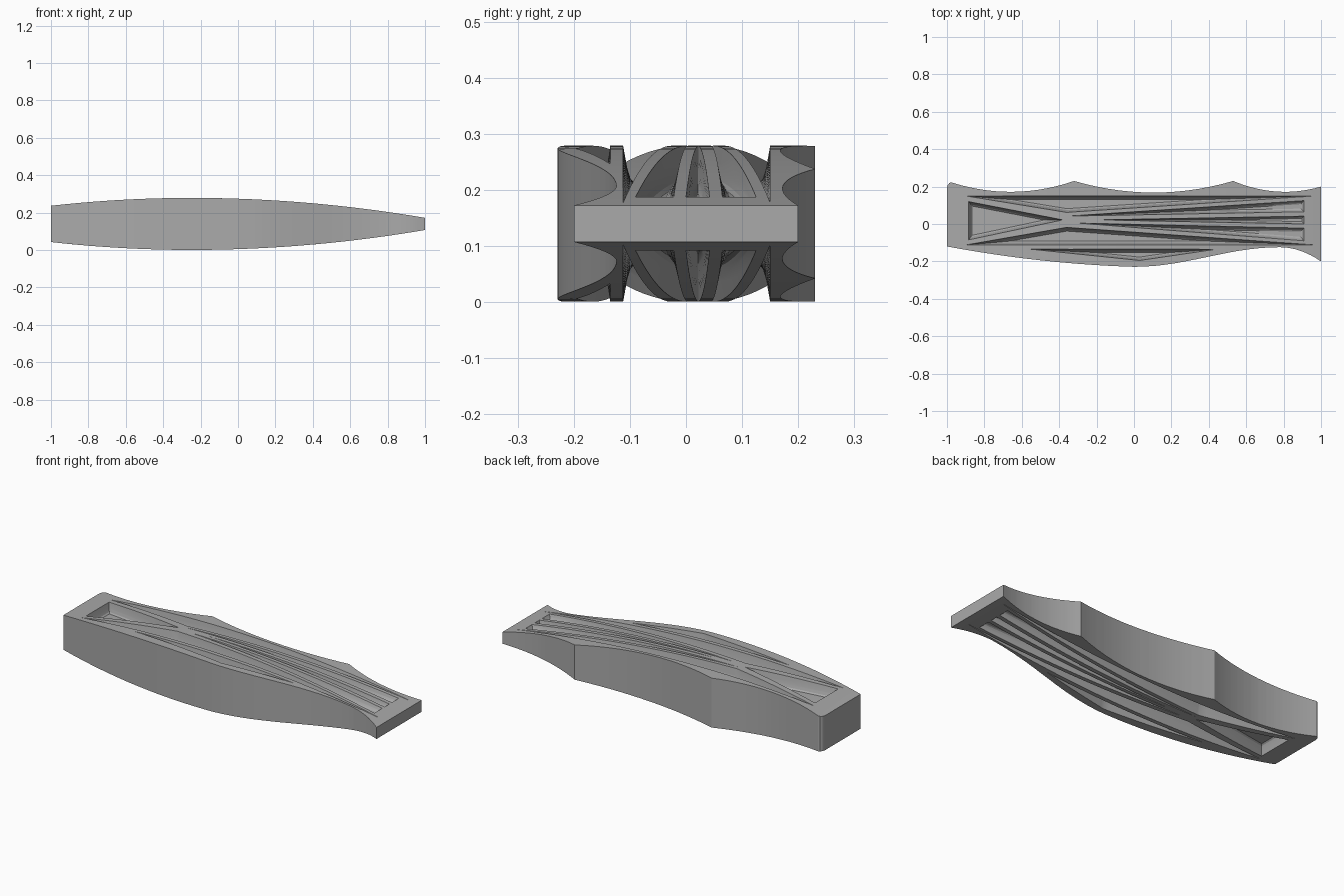
import bpy
import bmesh
import math
from mathutils import Vector

cube = bpy.data.objects.get("Cube")
if cube:
    bpy.data.objects.remove(cube, do_unlink=True)

MID = 0.14


def half_height(x):
    """Half thickness along the length: fullest at x = -0.25, thin at the +x end."""
    t = x + 0.25
    return 0.139 - (0.042 * (t / 0.75) ** 2 if t < 0 else 0.1065 * (t / 1.25) ** 2)


def arc(a, m, b, n=14):
    """Parabola through three points, end point left out."""
    pts = []
    for i in range(n):
        x = a[0] + (b[0] - a[0]) * i / n
        y = 0
        for p, q, r in ((a, m, b), (m, a, b), (b, a, m)):
            y += p[1] * (x - q[0]) * (x - r[0]) / ((p[0] - q[0]) * (p[0] - r[0]))
        pts.append((x, y))
    return pts


def s_curve(a, b, n=14):
    return [(a[0] + (b[0] - a[0]) * i / n,
             a[1] + (b[1] - a[1]) * (1 - math.cos(math.pi * i / n)) / 2) for i in range(n)]


def loft(bm, rings):
    """Closed solid through rings of equal vertex count."""
    loops = [[bm.verts.new(p) for p in ring] for ring in rings]
    n = len(loops[0])
    for low, high in zip(loops, loops[1:]):
        for i in range(n):
            j = (i + 1) % n
            bm.faces.new((low[i], low[j], high[j], high[i]))
    bm.faces.new(loops[0][::-1])
    bm.faces.new(loops[-1])


def make_object(name, bm):
    bmesh.ops.recalc_face_normals(bm, faces=bm.faces)
    mesh = bpy.data.meshes.new(name)
    bm.to_mesh(mesh)
    bm.free()
    obj = bpy.data.objects.new(name, mesh)
    bpy.context.collection.objects.link(obj)
    return obj


# Body outline, extruded as a slab from -1 to 1 before the thickness is applied
outline = arc((-1, -0.12), (-0.5, -0.194), (0, -0.229))
outline += s_curve((0, -0.229), (0.78, -0.124))
outline += arc((0.78, -0.124), (0.9, -0.147), (1, -0.2), 8)
outline += [(1, -0.2)]
outline += arc((1, 0.2), (0.8, 0.172), (0.53, 0.23))
outline += arc((0.53, 0.23), (0.1, 0.168), (-0.32, 0.23))
outline += arc((-0.32, 0.23), (-0.66, 0.172), (-0.975, 0.222))
outline += [(-0.975, 0.222), (-0.986, 0.22), (-0.995, 0.21), (-1, 0.195)]
bm = bmesh.new()
loft(bm, [[(x, y, z) for x, y in outline] for z in (-1, 1)])
grip = make_object("grip_body", bm)

# Triangular pockets that leave crossing ribs between them
pockets = [
    ((-0.885, 0.12), (-0.885, -0.085), (-0.38, 0.022)),
    ((-0.9, 0.15), (0.97, 0.15), (-0.36, 0.062)),
    ((-0.9, -0.112), (0.97, -0.112), (-0.36, -0.018)),
    ((0.91, 0.125), (0.91, 0.065), (-0.36, 0.042)),
    ((0.91, 0.042), (0.91, 0.0), (-0.2, 0.022)),
    ((0.91, -0.022), (0.91, -0.09), (-0.3, 0.005)),
    ((-0.55, -0.135), (0.44, -0.135), (0.03, -0.195)),
]


def pocket_rings(tri, side):
    """Rings shrinking toward the incentre, so the walls slope evenly."""
    a, b, c = [Vector(p) for p in tri]
    la, lb, lc = (b - c).length, (c - a).length, (a - b).length
    per = la + lb + lc
    centre = (a * la + b * lb + c * lc) / per
    radius = abs((b - a).cross(c - a)) / per
    inset = min(0.02, radius * 0.6)
    rings = []
    for z, f in ((1.3, 0), (1, 0), (0.72, 0.35), (0.58, 0.65), (0.52, 1)):
        s = 1 - f * inset / radius
        rings.append([(*(centre + (p - centre) * s), z * side) for p in (a, b, c)])
    return rings


bm = bmesh.new()
for side in (-1, 1):
    for tri in pockets:
        loft(bm, pocket_rings(tri, side))
cutter = make_object("pocket_cutter", bm)
cutter.hide_render = True

cut = grip.modifiers.new("pockets", 'BOOLEAN')
cut.operation = 'DIFFERENCE'
cut.solver = 'EXACT'
cut.object = cutter
bpy.context.view_layer.objects.active = grip
grip.select_set(True)
bpy.ops.object.modifier_apply(modifier=cut.name)
bpy.data.objects.remove(cutter, do_unlink=True)

# Slice along the length, then swell the slab to its lens-shaped thickness
bm = bmesh.new()
bm.from_mesh(grip.data)
bmesh.ops.triangulate(bm, faces=bm.faces)
SLICES = 40
for i in range(1, SLICES):
    bmesh.ops.bisect_plane(bm, geom=bm.verts[:] + bm.edges[:] + bm.faces[:],
                           plane_co=(-1 + 2 * i / SLICES, 0, 0), plane_no=(1, 0, 0))
for v in bm.verts:
    v.co.z = MID + v.co.z * half_height(v.co.x)
bm.to_mesh(grip.data)
bm.free()

# Single plain grey
grey = bpy.data.materials.new("plain_grey")
grey.use_nodes = True
colour = (0.4, 0.4, 0.4, 1)
grey.diffuse_color = colour
grey.node_tree.nodes["Principled BSDF"].inputs["Base Color"].default_value = colour
grip.data.materials.clear()
grip.data.materials.append(grey)

bpy.ops.object.select_all(action='DESELECT')
grip.select_set(True)
bpy.ops.object.shade_smooth_by_angle(angle=math.radians(22))
